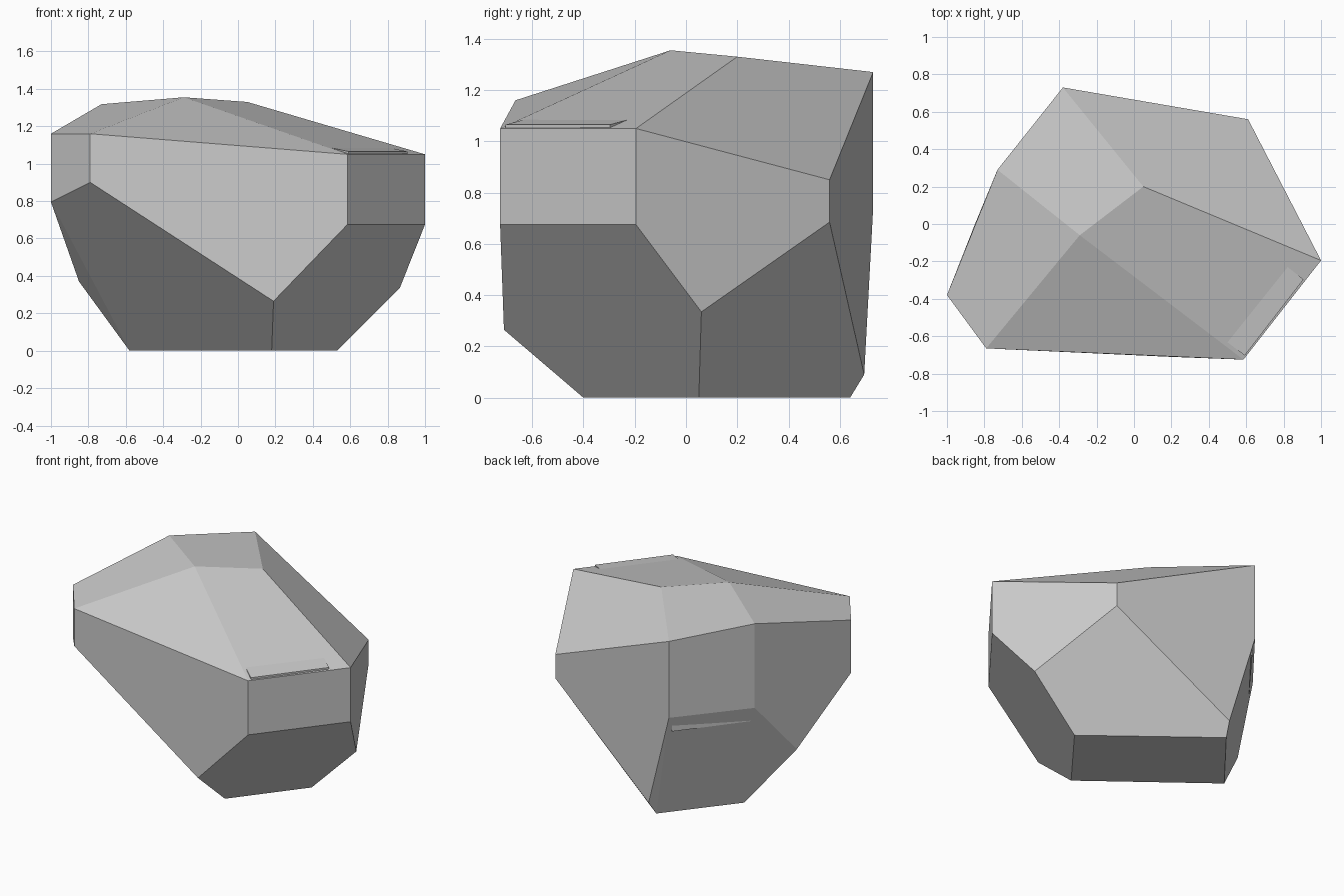
import bpy, bmesh, math
from mathutils import Vector

if "Cube" in bpy.data.objects:
    bpy.data.objects.remove(bpy.data.objects["Cube"])


def make_object(name, bm):
    bmesh.ops.recalc_face_normals(bm, faces=bm.faces)
    mesh = bpy.data.meshes.new(name)
    bm.to_mesh(mesh)
    bm.free()
    ob = bpy.data.objects.new(name, mesh)
    bpy.context.collection.objects.link(ob)
    return ob


# Faceted boulder: vertical corner walls (x, y, bottom z, top z)
walls = [
    (-0.79, -0.665, 0.90, 1.16),
    (0.585, -0.725, 0.675, 1.05),
    (1.0, -0.195, 0.675, 1.05),
    (0.61, 0.56, 0.685, 0.85),
    (-0.38, 0.73, 0.74, 1.27),
    (-0.73, 0.29, 0.735, 1.318),
    (-1.0, -0.38, 0.795, 1.16),
]
points = [(x, y, z) for x, y, lo, hi in walls for z in (lo, hi)]
# crown
points += [(-0.29, -0.06, 1.355), (0.05, 0.20, 1.33)]
# lower corners where the chipped undersides meet
points += [(0.19, -0.71, 0.265), (0.865, 0.06, 0.335),
           (-0.20, 0.695, 0.09), (-0.85, 0.0, 0.37)]
# footprint
points += [(0.18, -0.40, 0), (0.53, 0.05, 0), (-0.22, 0.64, 0), (-0.58, 0.19, 0)]

bm = bmesh.new()
for p in points:
    bm.verts.new(p)
bmesh.ops.convex_hull(bm, input=bm.verts)
bmesh.ops.dissolve_limit(bm, angle_limit=math.radians(2.5),
                         verts=bm.verts, edges=bm.edges)
make_object("boulder", bm)

# Inner block running through the boulder, just breaking the surface at both ends
along = Vector((0.79, -0.61, 0))
across = Vector((0.61, 0.79, 0))
profile = [(-0.733, 0.635), (-0.733, 1.09), (0.75, 1.09), (0.9, 1.065), (0.9, 0.77)]
bm = bmesh.new()
ring = [bm.verts.new(along * n + across * -0.195 + Vector((0, 0, z))) for n, z in profile]
face = bm.faces.new(ring)
ext = bmesh.ops.extrude_face_region(bm, geom=[face])
bmesh.ops.translate(bm, vec=across * 0.515,
                    verts=[g for g in ext["geom"] if isinstance(g, bmesh.types.BMVert)])
make_object("inner_block", bm)
